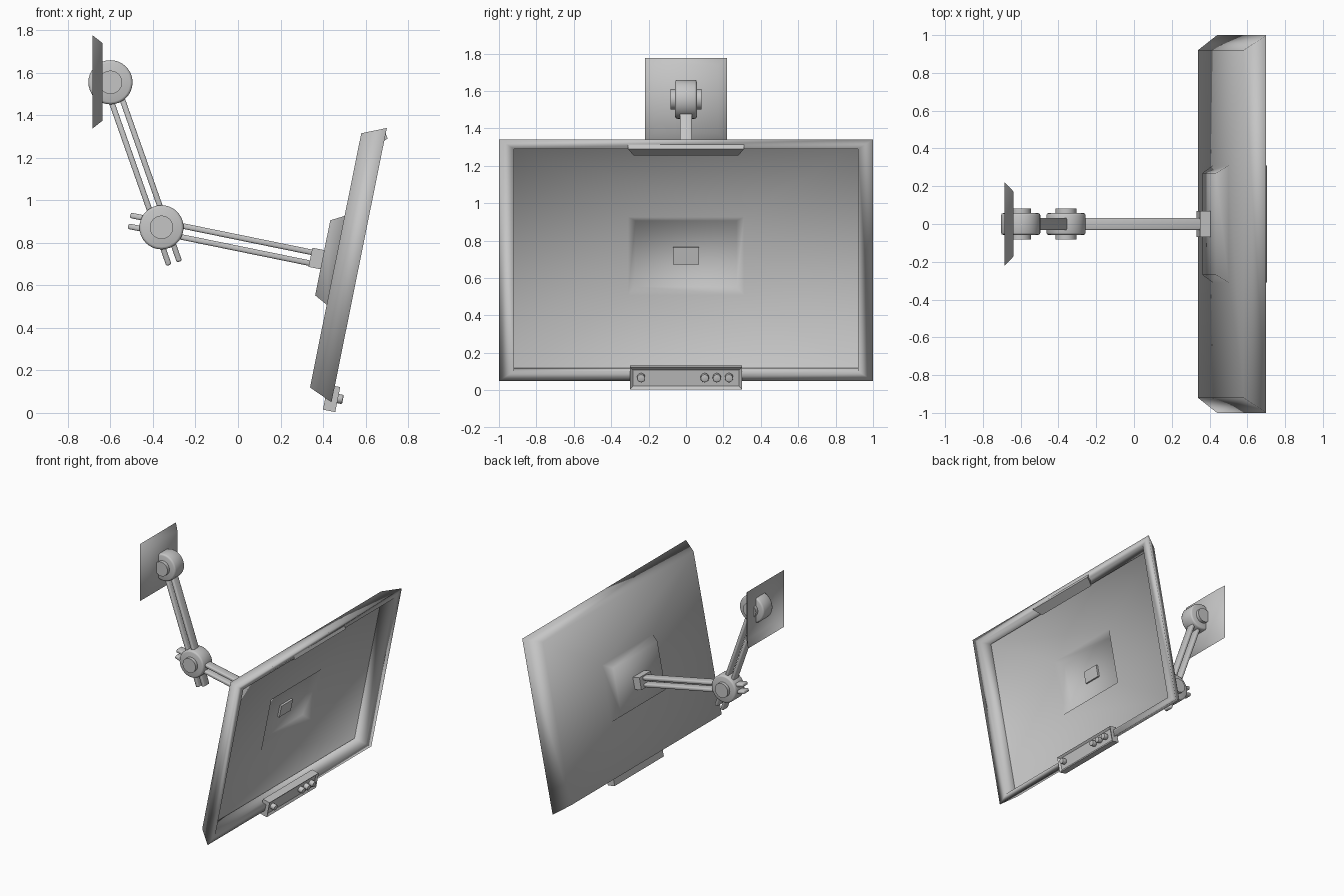
import bpy, bmesh, math
from mathutils import Matrix, Vector

cube = bpy.data.objects.get("Cube")
if cube:
    bpy.data.objects.remove(cube, do_unlink=True)

grey = bpy.data.materials.new("light grey")
grey.use_nodes = True
GREY = (0.56, 0.56, 0.56, 1)
grey.diffuse_color = GREY
grey.node_tree.nodes["Principled BSDF"].inputs["Base Color"].default_value = GREY

# Screen frame: local x points out of the screen, local z runs up it
TILT = math.radians(11.4)
SCREEN = Matrix.Translation((0.57, 0, 0.695)) @ Matrix.Rotation(TILT, 4, "Y")


def finish(name, bm, matrix=Matrix(), smooth=None):
    mesh = bpy.data.meshes.new(name)
    bm.to_mesh(mesh)
    bm.free()
    mesh.materials.append(grey)
    for p in mesh.polygons:
        p.use_smooth = smooth is not None
    obj = bpy.data.objects.new(name, mesh)
    bpy.context.collection.objects.link(obj)
    obj.matrix_world = matrix
    if smooth is not None and smooth < 180:
        bpy.ops.object.select_all(action="DESELECT")
        obj.select_set(True)
        bpy.context.view_layer.objects.active = obj
        bpy.ops.object.shade_smooth_by_angle(angle=math.radians(smooth))
    return obj


def rect_loft(name, rings, matrix=Matrix(), smooth=180):
    """Skin rectangles given as (x, half width, half height); cap the first."""
    bm = bmesh.new()
    loops = []
    for x, w, h in rings:
        loops.append([bm.verts.new((x, sy * w, sz * h))
                      for sy, sz in ((-1, -1), (1, -1), (1, 1), (-1, 1))])
    bm.faces.new(loops[0])
    for a, b in zip(loops, loops[1:]):
        for i in range(4):
            j = (i + 1) % 4
            bm.faces.new((a[i], a[j], b[j], b[i]))
    bmesh.ops.recalc_face_normals(bm, faces=bm.faces)
    return finish(name, bm, matrix, smooth)


def box(name, lo, hi, matrix=Matrix(), bevel=0, inset=0):
    bm = bmesh.new()
    lo, hi = Vector(lo), Vector(hi)
    bmesh.ops.create_cube(bm, size=1, matrix=Matrix.Translation((lo + hi) / 2)
                          @ Matrix.Diagonal((hi - lo).to_4d()))
    if inset:
        front = [f for f in bm.faces if f.normal.x > 0.9]
        bmesh.ops.inset_region(bm, faces=front, thickness=inset, depth=-0.012)
    if bevel:
        bmesh.ops.bevel(bm, geom=bm.edges[:], offset=bevel, segments=2,
                        profile=0.5, affect="EDGES")
    return finish(name, bm, matrix, 60 if bevel else None)


def drum(name, radius, length, matrix, bevel=0.0, smooth=40):
    bm = bmesh.new()
    bmesh.ops.create_cone(bm, cap_ends=True, segments=32, radius1=radius,
                          radius2=radius, depth=length)
    if bevel:
        rim = [e for e in bm.edges if any(len(f.verts) > 4 for f in e.link_faces)]
        bmesh.ops.bevel(bm, geom=rim, offset=bevel, segments=2, profile=0.5,
                        affect="EDGES")
    return finish(name, bm, matrix, smooth)


# Hollow screen housing, from the raised back to the front bezel
rect_loft("screen_housing", [
    (-0.175, 0.27, 0.18), (-0.113, 0.31, 0.213), (-0.113, 0.92, 0.61),
    (0, 1.0, 0.658), (0, 0.92, 0.607), (-0.1, 0.92, 0.607)], SCREEN)

# Wedge lip under the top bezel
bm = bmesh.new()
profile = ((0, 0.632, 0.31), (0.014, 0.61, 0.31), (-0.04, 0.562, 0.28), (-0.04, 0.62, 0.28))
ends = [[bm.verts.new((x, s * y, z)) for x, z, y in profile] for s in (-1, 1)]
for e in ends:
    bm.faces.new(e)
for i in range(4):
    j = (i + 1) % 4
    bm.faces.new((ends[0][i], ends[0][j], ends[1][j], ends[1][i]))
bmesh.ops.recalc_face_normals(bm, faces=bm.faces)
finish("top_lip", bm, SCREEN)

# Control panel and its buttons
box("control_panel", (-0.033, -0.3, -0.7), (0.026, 0.3, -0.58), SCREEN, inset=0.022)
for i, y in enumerate((-0.24, 0.1, 0.165, 0.23)):
    drum(f"button_{i + 1}", 0.022, 0.04, SCREEN @ Matrix.Translation((0.03, y, -0.635))
         @ Matrix.Rotation(math.pi / 2, 4, "Y"), bevel=0.006)

# Socket joining the arm to the screen
box("arm_socket", (-0.232, -0.07, -0.055), (-0.16, 0.07, 0.037), SCREEN)

# Arm: two pairs of parallel bars running through the elbow
ELBOW, SHOULDER = Vector((-0.36, 0, 0.873)), Vector((-0.6, 0, 1.555))


def arm(name, start, end, beyond):
    along = end - start
    turn = math.atan2(-along.z, along.x)
    frame = Matrix.Translation(start) @ Matrix.Rotation(turn, 4, "Y")
    for side, z in (("a", -0.026), ("b", 0.026)):
        box(f"{name}_bar_{side}", (-beyond, -0.033, z - 0.013),
            (along.length, 0.033, z + 0.013), frame, bevel=0.008)


arm("lower_arm", ELBOW, Vector((0.405, 0, 0.717)), 0.155)
arm("upper_arm", ELBOW, SHOULDER, 0.18)

# Joints: a wide drum with a narrower hub through it
for name, centre in (("elbow", ELBOW), ("shoulder", SHOULDER)):
    frame = Matrix.Translation(centre) @ Matrix.Rotation(math.pi / 2, 4, "X")
    drum(f"{name}_joint", 0.104, 0.116, frame, bevel=0.012, smooth=180)
    drum(f"{name}_hub", 0.055, 0.166, frame)

# Wall plate with sloped edges, open at the back
rect_loft("wall_plate", [(-0.638, 0.172, 0.183), (-0.685, 0.22, 0.22)],
          Matrix.Translation((0, 0, 1.557)))
